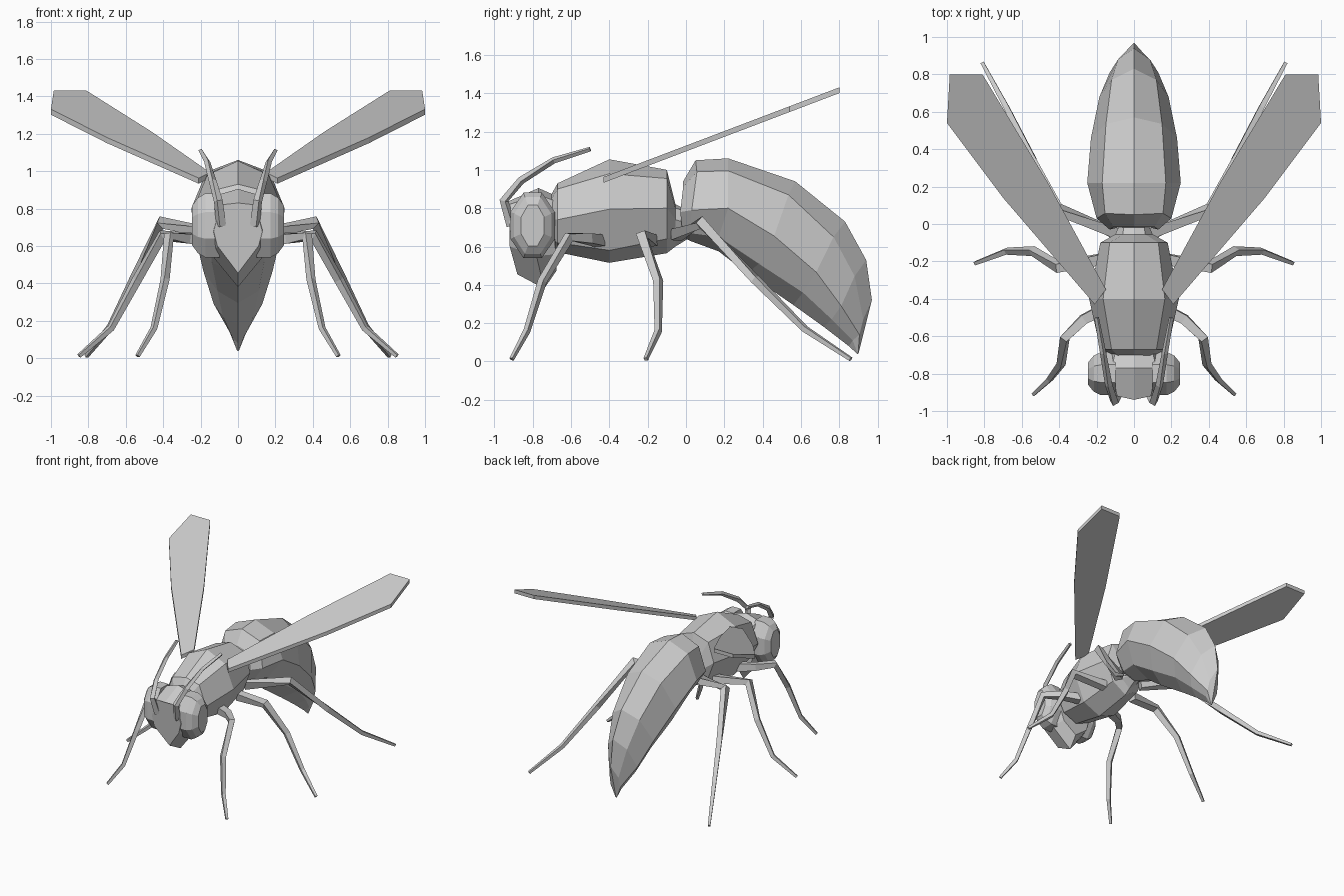
import bpy, bmesh, math
from mathutils import Vector


def make(name, rings, mirror=False):
    """Skin a list of equal-length closed rings, with capped ends."""
    bm = bmesh.new()
    vs = [[bm.verts.new(p) for p in r] for r in rings]
    n = len(vs[0])
    for a, b in zip(vs, vs[1:]):
        for i in range(n):
            j = (i + 1) % n
            bm.faces.new((a[i], a[j], b[j], b[i]))
    bm.faces.new(vs[0])
    bm.faces.new(vs[-1])
    bmesh.ops.remove_doubles(bm, verts=bm.verts, dist=0.0005)
    bmesh.ops.recalc_face_normals(bm, faces=bm.faces)
    me = bpy.data.meshes.new(name)
    bm.to_mesh(me)
    bm.free()
    ob = bpy.data.objects.new(name, me)
    bpy.context.collection.objects.link(ob)
    if mirror:
        m = ob.modifiers.new("Mirror", 'MIRROR')
        m.use_mirror_merge = False
    return ob


def ring8(top, shoulder, side, low, bottom):
    """Symmetric eight-sided ring; top/bottom are (y, z), others (x, y, z)."""
    half = [shoulder, side, low]
    return ([(0, *top)] + half + [(0, *bottom)]
            + [(-x, y, z) for x, y, z in reversed(half)])


def flat_ring(y, top, sh, side, low, bottom):
    return ring8((y, top), (sh[0], y, sh[1]), (side[0], y, side[1]),
                 (low[0], y, low[1]), (y, bottom))


def limb(name, path, r0, r1):
    """Tapered four-sided tube through a path, mirrored to the other side."""
    pts = [Vector(p) for p in path]
    rings = []
    for i, p in enumerate(pts):
        d1 = (p - pts[max(i - 1, 0)]).normalized()
        d2 = (pts[min(i + 1, len(pts) - 1)] - p).normalized()
        t = (d1 + d2).normalized()
        u = t.cross(Vector((0.5, 0.85, 0.1))).normalized()
        v = t.cross(u)
        r = r0 + (r1 - r0) * i / (len(pts) - 1)
        rings.append([p + r * (math.cos(a) * u + math.sin(a) * v)
                      for a in (math.pi * (k / 2 + 0.25) for k in range(4))])
    return make(name, rings, True)


# Abdomen, curling down to the sting
make("abdomen", [
    ring8((-.015, .94), (.11, -.015, .91), (.13, -.03, .78), (.09, -.02, .69), (-.02, .65)),
    ring8((.05, 1.05), (.155, .057, .99), (.20, .03, .79), (.12, .02, .67), (.02, .63)),
    ring8((.22, 1.06), (.17, .22, .995), (.25, .22, .80), (.15, .17, .65), (.17, .575)),
    ring8((.57, .94), (.15, .535, .87), (.23, .46, .655), (.14, .38, .51), (.32, .46)),
    ring8((.83, .73), (.12, .77, .65), (.185, .68, .466), (.11, .61, .36), (.56, .295)),
    ring8((.94, .53), (.085, .88, .445), (.13, .81, .29), (.08, .76, .22), (.72, .18)),
    ring8((.97, .32), (.04, .925, .22), (.045, .905, .14), (.03, .87, .11), (.85, .08)),
    [(0, .898, .04)] * 8][:-1] + [
    ring8((.90, .042), (.004, .899, .042), (.005, .898, .04), (.004, .896, .04), (.895, .038))])

# Thorax with waist
make("thorax", [
    flat_ring(-.72, .84, (.07, .82), (.10, .74), (.07, .66), .62),
    flat_ring(-.67, .93, (.12, .90), (.18, .74), (.12, .62), .57),
    flat_ring(-.40, 1.055, (.165, .98), (.24, .795), (.15, .58), .515),
    flat_ring(-.10, 1.0, (.13, .955), (.18, .80), (.12, .64), .565),
    flat_ring(-.055, .82, (.06, .80), (.10, .74), (.07, .66), .60),
    flat_ring(.01, .79, (.05, .78), (.07, .72), (.05, .67), .64)])

# Head, with the jaw drawn down to a point
make("head", [
    ring8((-.94, .83), (.09, -.92, .82), (.13, -.92, .68), (.11, -.92, .60), (-.88, .455)),
    ring8((-.77, .905), (.12, -.77, .87), (.19, -.80, .70), (.14, -.78, .55), (-.74, .38)),
    ring8((-.69, .87), (.10, -.69, .84), (.15, -.69, .70), (.11, -.68, .56), (-.675, .475))])

# Faceted compound eyes
make("eye", [[(x, -.80 + ry * math.sin(a), .71 + rz * math.cos(a))
              for a in (math.pi * (k + .5) / 4 for k in range(8))]
             for x, ry, rz in ((.10, .125, .185), (.175, .125, .185),
                               (.215, .105, .16), (.245, .065, .115))], True)

# Antennae
limb("antenna", [(.09, -.91, .71), (.105, -.95, .84), (.135, -.86, .945),
                 (.165, -.69, 1.05), (.20, -.50, 1.108)], .028, .013)

# Legs
limb("front_leg", [(.15, -.45, .63), (.27, -.51, .64), (.37, -.61, .65),
                   (.39, -.75, .42), (.45, -.83, .16), (.537, -.91, .012)], .042, .013)
limb("middle_leg", [(.13, -.18, .63), (.405, -.23, .655), (.54, -.145, .42),
                    (.68, -.145, .16), (.85, -.21, .012)], .042, .013)
limb("hind_leg", [(.10, -.05, .66), (.41, .08, .725), (.55, .36, .43),
                  (.68, .62, .17), (.81, .86, .012)], .042, .013)

# Wings: flat outline on a plane rising to the rear
outline = [(.15, -.35), (.46, .22), (.81, .80), (.985, .80),
           (1.0, .54), (.70, .14), (.21, -.43)]
make("wing", [[(x, y, .945 + .38 * (y + .43) + dz) for x, y in outline]
              for dz in (-.012, .018)], True)
